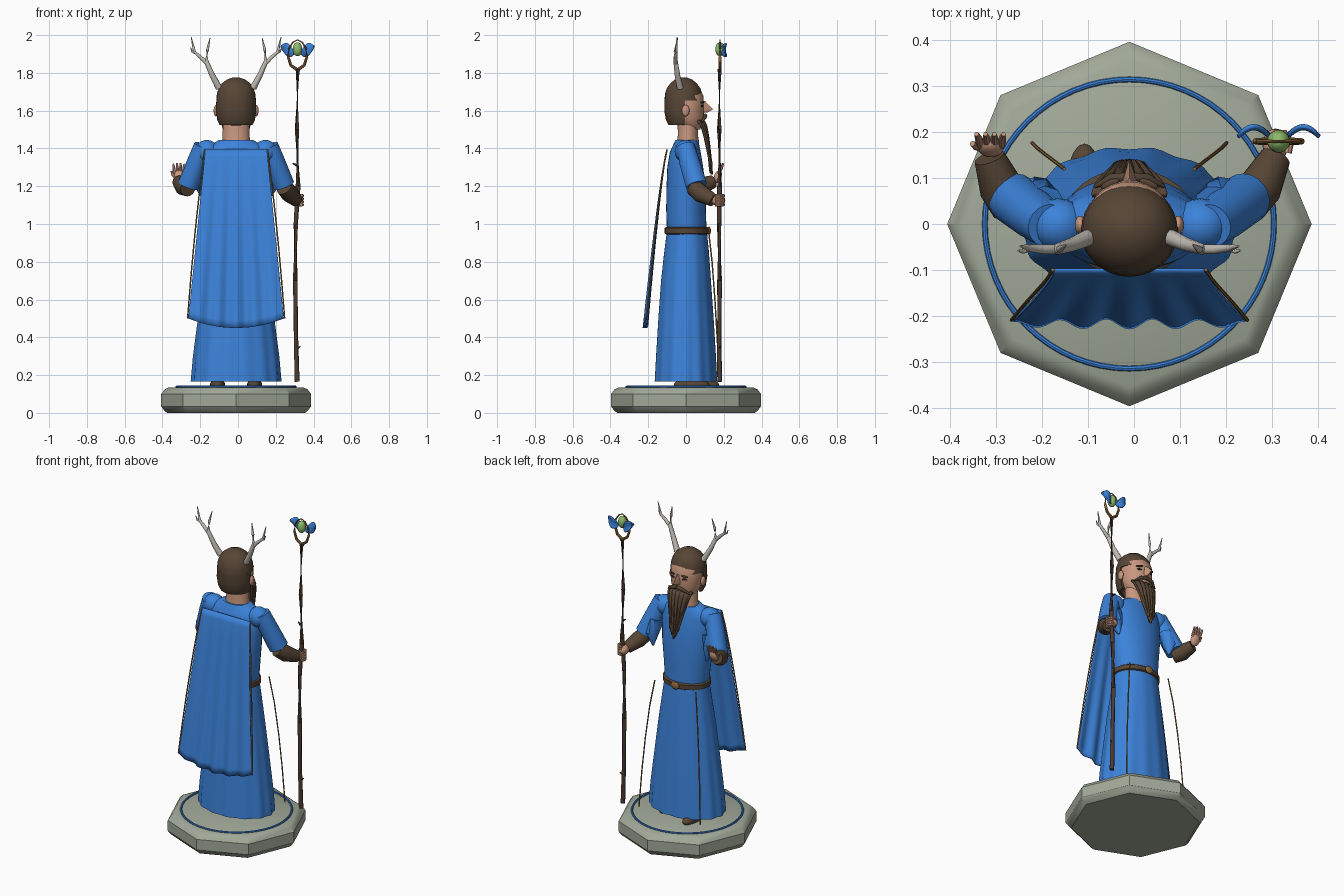
import bpy, math
from mathutils import Vector

CX = -0.01  # symmetry plane of the figure


def material(name, r, g, b):
    m = bpy.data.materials.new(name)
    m.diffuse_color = (r, g, b, 1)
    return m


BLUE = material("blue cloth", 0.045, 0.225, 0.70)
BROWN = material("brown leather", 0.095, 0.06, 0.036)
WOOD = material("dark wood", 0.072, 0.045, 0.03)
STONE = material("grey green stone", 0.36, 0.40, 0.32)
SKIN = material("skin", 0.58, 0.31, 0.21)
BONE = material("bone", 0.54, 0.51, 0.46)
GOLD = material("old gold", 0.27, 0.15, 0.045)
GREEN = material("green gem", 0.27, 0.50, 0.14)
DARK = material("dark eye", 0.03, 0.02, 0.015)


def make(name, verts, faces, mat, angle=40):
    me = bpy.data.meshes.new(name)
    me.from_pydata([tuple(v) for v in verts], [], faces)
    me.update()
    me.materials.append(mat)
    ob = bpy.data.objects.new(name, me)
    bpy.context.collection.objects.link(ob)
    bpy.ops.object.select_all(action='DESELECT')
    ob.select_set(True)
    bpy.context.view_layer.objects.active = ob
    bpy.ops.object.shade_smooth_by_angle(angle=math.radians(angle))
    return ob


def loft(name, rings, mat, caps=True, angle=40):
    n, verts = len(rings[0]), [v for r in rings for v in r]
    faces = [(k*n+i, k*n+(i+1) % n, (k+1)*n+(i+1) % n, (k+1)*n+i)
             for k in range(len(rings)-1) for i in range(n)]
    if caps:
        faces += [tuple(range(n))[::-1], tuple(range(len(verts)-n, len(verts)))]
    return make(name, verts, faces, mat, angle)


def lathe(name, profile, mat, n=32, wave=0, folds=14, angle=40, caps=True):
    # profile rows: z, x radius, y radius, y centre
    rings = []
    for k, (z, rx, ry, cy) in enumerate(profile):
        w = wave * (1 - k/(len(profile)-1))
        rings.append([(CX+rx*math.cos(a)*(1+w*math.cos(folds*a)),
                       cy+ry*math.sin(a)*(1+w*math.cos(folds*a)), z)
                      for a in (2*math.pi*i/n for i in range(n))])
    return loft(name, rings, mat, caps, angle)


def tube(name, pts, radii, mat, n=10):
    pts = [Vector(p) for p in pts]
    if not isinstance(radii, (list, tuple)):
        radii = [radii]*len(pts)
    rings = []
    for i, p in enumerate(pts):
        d = pts[min(i+1, len(pts)-1)] - pts[max(i-1, 0)]
        q = d.to_track_quat('Z', 'Y')
        rings.append([p + q @ Vector((radii[i]*math.cos(t), radii[i]*math.sin(t), 0))
                      for t in (2*math.pi*j/n for j in range(n))])
    return loft(name, rings, mat)


def ball(name, loc, size, mat, rot=(0, 0, 0)):
    bpy.ops.mesh.primitive_uv_sphere_add(segments=20, ring_count=12, location=loc, rotation=rot)
    ob = bpy.context.object
    ob.name, ob.scale = name, size
    ob.data.materials.append(mat)
    bpy.ops.object.shade_smooth()
    return ob


def sheet(name, f, nu, nv, mat, thick):
    verts = [f(2*i/nu-1, j/nv) for j in range(nv+1) for i in range(nu+1)]
    w = nu+1
    faces = [(j*w+i, j*w+i+1, (j+1)*w+i+1, (j+1)*w+i) for j in range(nv) for i in range(nu)]
    ob = make(name, verts, faces, mat, 60)
    mod = ob.modifiers.new("thickness", 'SOLIDIFY')
    mod.thickness, mod.offset = thick, 0
    return ob


# Stone base and inlaid ring
lathe("base", [(0, .365, .365, 0), (.012, .38, .38, 0), (.035, .397, .397, 0), (.10, .397, .397, 0),
               (.125, .378, .378, 0), (.135, .355, .355, 0)], STONE, n=8, angle=30)
bpy.ops.mesh.primitive_torus_add(location=(CX, 0, .138), major_radius=.315, minor_radius=.006,
                                 major_segments=64, minor_segments=8)
bpy.context.object.name = "base_ring"
bpy.context.object.data.materials.append(BLUE)

# Robe skirt, torso, belt
lathe("robe_skirt", [(.165, .236, .166, 0), (.30, .225, .159, 0), (.50, .20, .147, 0), (.70, .175, .133, 0),
                     (.85, .152, .119, .003), (.97, .135, .105, .005)], BLUE, n=84, wave=.02)
lathe("robe_torso", [(.96, .135, .105, .004), (1.08, .148, .105, 0), (1.2, .16, .103, 0), (1.3, .167, .095, -.004),
                     (1.38, .166, .082, -.004), (1.41, .15, .072, 0), (1.445, .09, .06, .004)], BLUE)
lathe("belt", [(.945, .137, .109, .004), (.95, .146, .117, .004), (.978, .146, .117, .004),
               (.984, .137, .109, .004)], BROWN)
ball("belt_buckle", (CX, .122, .964), (.027, .010, .022), GOLD)

# Cape with gathered folds
def cape(u, v):
    return (CX+u*(.163+.09*v), -.1-.115*v**.8-.011*v*(1-.5*u*u)*math.cos(5*math.pi*u),
            1.395-v*(.895+.05*(1-u*u)))
sheet("cape", cape, 60, 24, BLUE, .007)

# Neck, head and hair
lathe("neck", [(1.43, .075, .06, .01), (1.47, .071, .053, .01), (1.56, .07, .055, .01)], SKIN)
lathe("head", [(1.50, .045, .045, .03), (1.53, .075, .07, .015), (1.57, .09, .089, .005), (1.62, .096, .095, 0),
               (1.68, .097, .097, -.005), (1.72, .08, .08, -.01)], SKIN)
cap = [(1.655, .105, .101, -.013), (1.69, .102, .098, -.013), (1.72, .092, .088, -.013),
       (1.745, .075, .07, -.013), (1.765, .048, .045, -.013), (1.776, .016, .015, -.013)]
lathe("hair_cap", cap, BROWN)
back = []
for z, rx, ry in ((1.525, .088, .08), (1.55, .10, .093), (1.60, .107, .102), (1.655, .105, .101)):
    arc = [math.pi + (i/20*1.04-.02)*math.pi for i in range(21)]
    outer = [(CX+rx*math.cos(a), -.013+ry*math.sin(a), z) for a in arc]
    inner = [(CX+.8*rx*math.cos(a), -.013+.8*ry*math.sin(a), z) for a in reversed(arc)]
    back.append(outer + inner)
loft("hair_back", back, BROWN)

# Face
loft("nose", [[(CX-.01, .085, 1.65), (CX+.01, .085, 1.65), (CX, .10, 1.652)],
              [(CX-.019, .085, 1.605), (CX+.019, .085, 1.605), (CX, .143, 1.607)],
              [(CX-.014, .085, 1.588), (CX+.014, .085, 1.588), (CX, .113, 1.590)]], SKIN)
for s in (-1, 1):
    ball("ear", (CX+s*.107, -.002, 1.60), (.012, .02, .03), SKIN)
    ball("eye", (CX+s*.04, .086, 1.625), (.015, .005, .006), DARK, (0, 0, -s*.4))
    ball("eyebrow", (CX+s*.042, .088, 1.645), (.022, .008, .005), BROWN, (0, s*.15, -s*.4))
    tube("moustache", [(CX, .102, 1.574), (CX+s*.04, .10, 1.565), (CX+s*.075, .082, 1.54)],
         [.011, .010, .004], BROWN)

# Beard, a fluted tapering sheet
def beard(u, v):
    return (CX+u*(.082-.054*v), .088+.045*math.sqrt(v)-.03*u*u*(1-v)+.004*math.cos(6*math.pi*u),
            1.548-v*(.285-.06*abs(u)))
sheet("beard", beard, 36, 10, BROWN, .012)

# Paired parts
for s in (-1, 1):
    def P(x, y, z):
        return (CX+s*x, y, z)
    # Antlers
    tube("antler", [P(.09, -.03, 1.72), P(.125, -.045, 1.785), P(.158, -.055, 1.86), P(.152, -.055, 1.92),
                    P(.138, -.045, 1.985)], [.018, .015, .012, .008, .002], BONE)
    tube("antler_branch", [P(.155, -.055, 1.85), P(.19, -.055, 1.885), P(.22, -.052, 1.91),
                           P(.238, -.048, 1.99)], [.011, .010, .008, .002], BONE)
    tube("antler_tine", [P(.215, -.052, 1.905), P(.232, -.06, 1.912), P(.242, -.058, 1.935)], [.007, .005, .002], BONE)
    # Sleeves
    ball("shoulder", P(.155, -.002, 1.385), (.062, .058, .06), BLUE)
    tube("sleeve", [P(.175, -.004, 1.415), P(.205, .018, 1.33), P(.252, .055, 1.205)], [.048, .054, .057], BLUE, 20)
    tube("sleeve_drape", [P(.185, .04, 1.30), P(.20, .065, 1.22), P(.185, .075, 1.15)], [.045, .04, .006], BLUE, 9)
    # Trim cords
    tube("cape_cord", [Vector(cape(s, k/10))+Vector((s*.006*math.sin(math.pi*k/10)+s*.004, 0, 0))
                       for k in range(11)], .004, GOLD, 6)
    tube("robe_cord", [P(.142, .12, .96), P(.165, .138, .80), P(.185, .153, .6), P(.20, .165, .4),
                       P(.212, .177, .17)], .004, GOLD, 6)
    # Shoes
    ball("shoe", P(.098, .08 if s < 0 else .03, .148), (.04, .095, .034), BROWN)

# Staff arm, gripping
tube("right_forearm", [(.245, .04, 1.195), (.275, .08, 1.16), (.308, .145, 1.125)], [.045, .048, .034], BROWN, 16)
ball("right_hand", (.308, .172, 1.125), (.028, .036, .03), SKIN)
for i in range(4):
    z = 1.102+.016*i
    tube("right_finger", [(.335, .155, z), (.341, .178, z), (.328, .197, z), (.305, .198, z)], .0085, SKIN, 8)

# Open arm, palm raised
tube("left_forearm", [(-.265, .035, 1.19), (-.29, .08, 1.20), (-.315, .145, 1.225)], [.045, .048, .034], BROWN, 16)
ball("left_hand", (-.312, .168, 1.25), (.029, .02, .036), SKIN, (-.35, 0, 0))
for i in range(4):
    x = -.335+.0155*i
    tube("left_finger", [(x, .172, 1.265), (x-.004+.002*i, .188, 1.295), (x-.008+.004*i, .196, 1.325-.005*abs(i-1.5))],
         [.009, .008, .005], SKIN, 8)
tube("left_thumb", [(-.328, .165, 1.245), (-.345, .17, 1.26), (-.352, .175, 1.28)], [.01, .009, .006], SKIN, 8)

# Staff with gently crooked shaft
tube("staff", [(.313, .178, .165), (.307, .176, .4), (.303, .178, .7), (.306, .175, 1.0), (.318, .178, 1.2),
               (.312, .176, 1.5), (.316, .178, 1.82)], [.013, .012, .013, .012, .013, .012, .011], WOOD)
for z, d in ((.34, .02), (1.31, -.02), (1.80, .018)):
    tube("staff_twig", [(.31, .178, z), (.31+d, .182, z+.012)], [.008, .003], WOOD, 6)

# Staff head: loop, gem and leaf wings
SX, SY = .315, .18
for s in (-1, 1):
    tube("staff_loop", [(SX, SY, 1.815), (SX+s*.035, SY, 1.84), (SX+s*.05, SY, 1.885), (SX+s*.045, SY, 1.93),
                        (SX+s*.025, SY, 1.962), (SX, SY, 1.975)], [.009, .008, .007, .005, .004, .003], GOLD, 8)

    def leaf(u, v):
        w = .034*math.sin(math.pi*(.08+.92*v))**.8 if v < 1 else 0
        return (SX+s*(.02+.068*v), SY+.01+.018*math.sin(math.pi*v)+.006*u*u, 1.905+.035*v+u*w)
    sheet("staff_leaf", leaf, 8, 10, BLUE, .008)
ball("staff_gem", (SX, SY, 1.925), (.025, .025, .037), GREEN)
